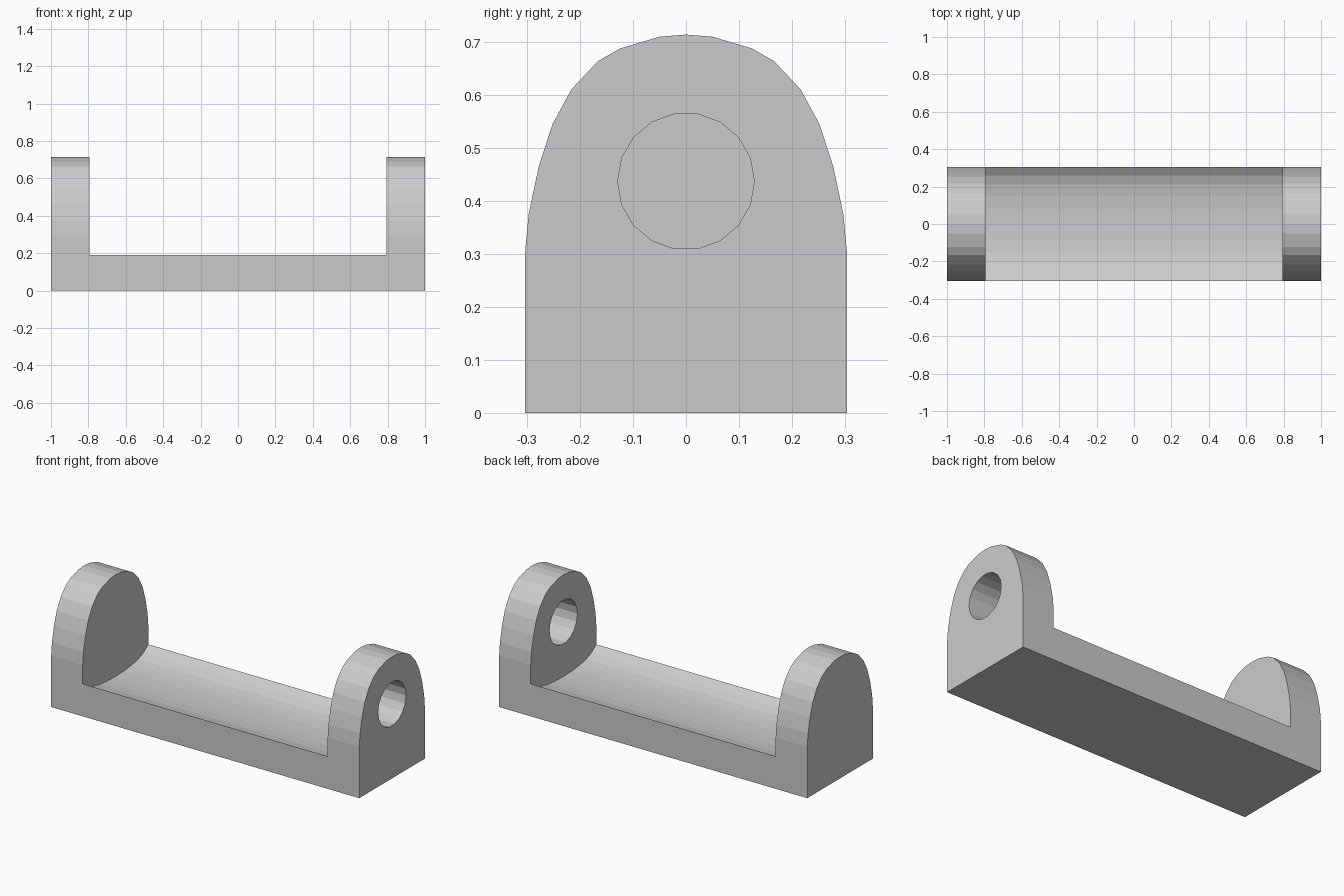
import bpy, bmesh, math

cube = bpy.data.objects.get("Cube")
if cube:
    bpy.data.objects.remove(cube, do_unlink=True)

# Single matte grey
grey = bpy.data.materials.new("plain_grey")
grey.use_nodes = True
COLOUR = (0.6, 0.6, 0.6, 1)
grey.diffuse_color = COLOUR
grey.node_tree.nodes["Principled BSDF"].inputs["Base Color"].default_value = COLOUR


def prism(name, outline, x0, x1):
    """Extrude a closed (y, z) outline from x0 to x1."""
    bm = bmesh.new()
    face = bm.faces.new([bm.verts.new((x0, y, z)) for y, z in outline])
    new = bmesh.ops.extrude_face_region(bm, geom=[face])["geom"]
    moved = [v for v in new if isinstance(v, bmesh.types.BMVert)]
    bmesh.ops.translate(bm, verts=moved, vec=(x1 - x0, 0, 0))
    bmesh.ops.recalc_face_normals(bm, faces=bm.faces)
    mesh = bpy.data.meshes.new(name)
    bm.to_mesh(mesh)
    bm.free()
    mesh.materials.append(grey)
    obj = bpy.data.objects.new(name, mesh)
    bpy.context.collection.objects.link(obj)
    return obj


def mirrored(half):
    """Complete an outline given from y < 0 up to y = 0."""
    return half + [(-y, z) for y, z in reversed(half) if y < 0]


def cut(target, cutter):
    mod = target.modifiers.new(cutter.name, "BOOLEAN")
    mod.operation = "DIFFERENCE"
    mod.solver = "EXACT"
    mod.object = cutter
    cutter.hide_render = True
    bpy.context.view_layer.objects.active = target
    bpy.ops.object.modifier_apply(modifier=mod.name)
    bpy.data.objects.remove(cutter, do_unlink=True)


# Arched block running the full length
arch = mirrored([(-.304, 0), (-.304, .3), (-.297, .375), (-.278, .465),
                 (-.252, .545), (-.216, .611), (-.166, .664),
                 (-.124, .688), (-.05, .71), (0, .714)])
bracket = prism("bracket", arch, -1, 1)

# Space between the end arms, with a shallow hollow along its floor
dish = mirrored([(-.5, 1), (-.5, .19), (-.304, .19), (-.26, .159),
                 (-.21, .139), (-.15, .127), (-.08, .12), (0, .118)])
cut(bracket, prism("gap_cutter", dish, -.795, .795))

# Round hole through the arm on the left
SIDES = 18
ring = [(.129 * math.cos(math.tau * i / SIDES), .437 + .129 * math.sin(math.tau * i / SIDES))
        for i in range(SIDES)]
cut(bracket, prism("hole_cutter", ring, .7, 1.1))
